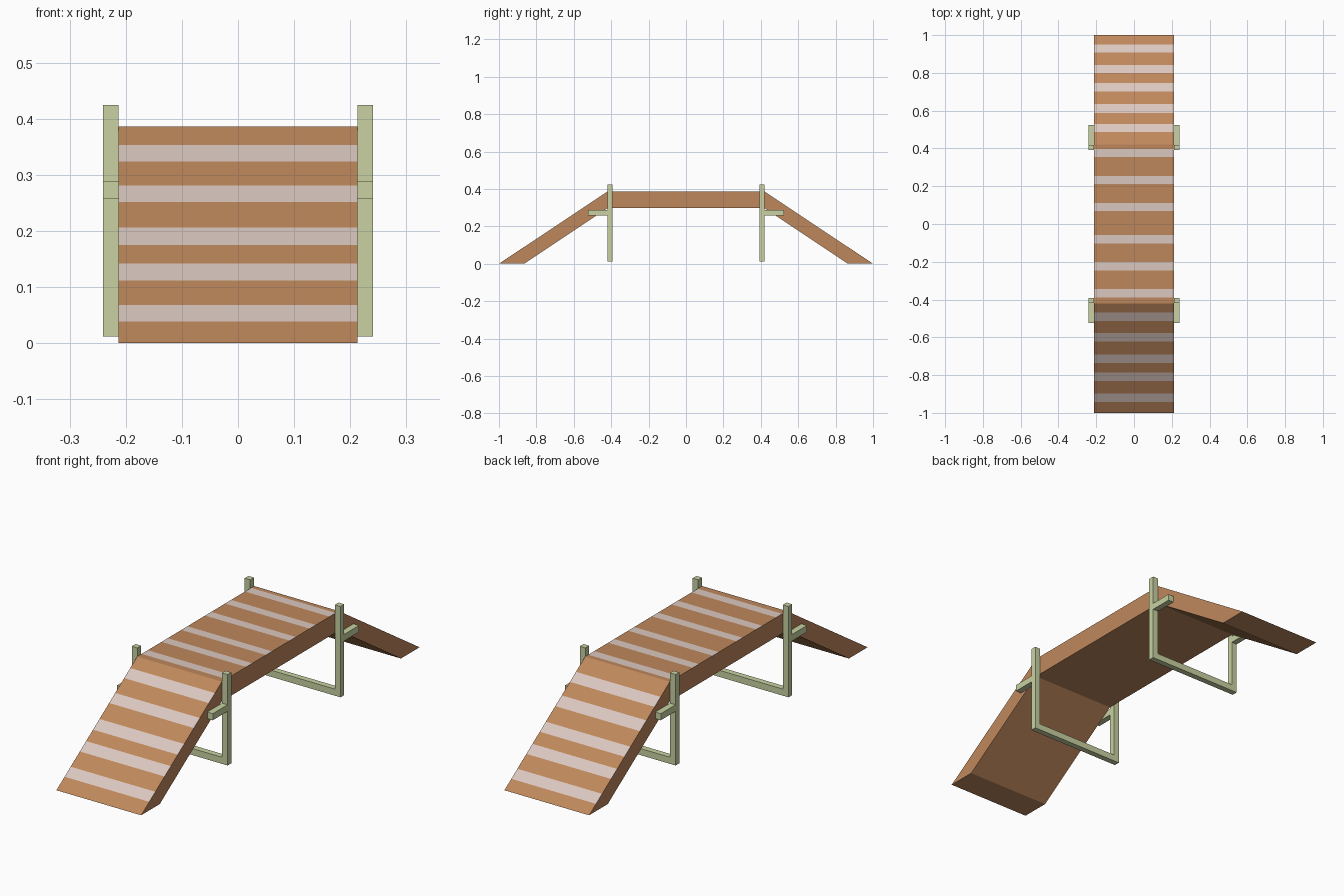
import bpy, bmesh
from mathutils import Vector

if "Cube" in bpy.data.objects:
    bpy.data.objects.remove(bpy.data.objects["Cube"])


def material(name, rgb):
    m = bpy.data.materials.new(name)
    m.diffuse_color = (*rgb, 1)
    m.use_nodes = True
    m.node_tree.nodes["Principled BSDF"].inputs["Base Color"].default_value = m.diffuse_color
    return m


wood = material("warm_wood", (0.52, 0.245, 0.108))
pale = material("pale_stripe", (0.71, 0.575, 0.525))
green = material("sage_green", (0.58, 0.64, 0.36))

HALF_W, TOP, UNDER, FOLD = 0.213, 0.386, 0.297, 0.42


def finish(name, bm, mats):
    bmesh.ops.recalc_face_normals(bm, faces=bm.faces[:])
    me = bpy.data.meshes.new(name)
    bm.to_mesh(me)
    bm.free()
    for m in mats:
        me.materials.append(m)
    ob = bpy.data.objects.new(name, me)
    bpy.context.collection.objects.link(ob)
    return ob


def striped_slab(name, start, end, under, stripes):
    """Extrude a (y, z) section; its top edge is cut where stripes begin and end."""
    a, b = Vector(start), Vector(end)
    cuts = [t for s in stripes for t in s]
    pts = [a] + [a.lerp(b, t) for t in cuts] + [b]
    n_top = len(pts)
    pts += [Vector(p) for p in under]
    bm = bmesh.new()
    left = [bm.verts.new((-HALF_W, p.x, p.y)) for p in pts]
    right = [bm.verts.new((HALF_W, p.x, p.y)) for p in pts]
    bm.faces.new(left)
    bm.faces.new(right[::-1])
    for i in range(len(pts)):
        j = (i + 1) % len(pts)
        f = bm.faces.new((left[i], left[j], right[j], right[i]))
        # every second strip along the top is a painted stripe
        f.material_index = 1 if i < n_top - 1 and i % 2 else 0
    return finish(name, bm, (wood, pale))


def box(bm, lo, hi):
    lo, hi = Vector(lo), Vector(hi)
    for v in bmesh.ops.create_cube(bm, size=1)["verts"]:
        v.co = (lo + hi) / 2 + v.co * (hi - lo)


# Level walkway with six stripes
centres = (-0.366, -0.223, -0.081, 0.09, 0.233, 0.376)
deck_stripes = [((c - 0.022 + FOLD) / (2 * FOLD), (c + 0.022 + FOLD) / (2 * FOLD))
                for c in centres]
striped_slab("walkway_deck", (-FOLD, TOP), (FOLD, TOP),
             [(FOLD, UNDER), (-FOLD, UNDER)], deck_stripes)

# Sloping ramps with five stripes each, given by height
ramp_stripes = {
    -1: ((0.039, 0.068), (0.112, 0.142), (0.175, 0.206), (0.252, 0.281), (0.324, 0.353)),
    1: ((0.033, 0.062), (0.105, 0.134), (0.169, 0.198), (0.243, 0.274), (0.313, 0.342)),
}
for side, name in ((-1, "front"), (1, "back")):
    bands = [(lo / TOP, hi / TOP) for lo, hi in ramp_stripes[side]]
    striped_slab(name + "_ramp", (side * 1.0, 0), (side * FOLD, TOP),
                 [(side * FOLD, UNDER), (side * 0.866, 0)], bands)

    # Support frame: two posts, a low crossbar and a ramp bracket on each post
    y0, y1, y2 = side * 0.392, side * 0.419, side * 0.525
    for sx, label in ((-1, "left"), (1, "right")):
        x0, x1 = sorted((sx * HALF_W, sx * 0.241))
        bm = bmesh.new()
        box(bm, (x0, min(y0, y1), 0.012), (x1, max(y0, y1), 0.425))
        finish(f"{name}_{label}_post", bm, (green,))
        bm = bmesh.new()
        box(bm, (x0, min(y1, y2), 0.258), (x1, max(y1, y2), 0.288))
        finish(f"{name}_{label}_bracket", bm, (green,))
    bm = bmesh.new()
    box(bm, (-HALF_W, min(y0, y1), 0.012), (HALF_W, max(y0, y1), 0.042))
    finish(name + "_crossbar", bm, (green,))
